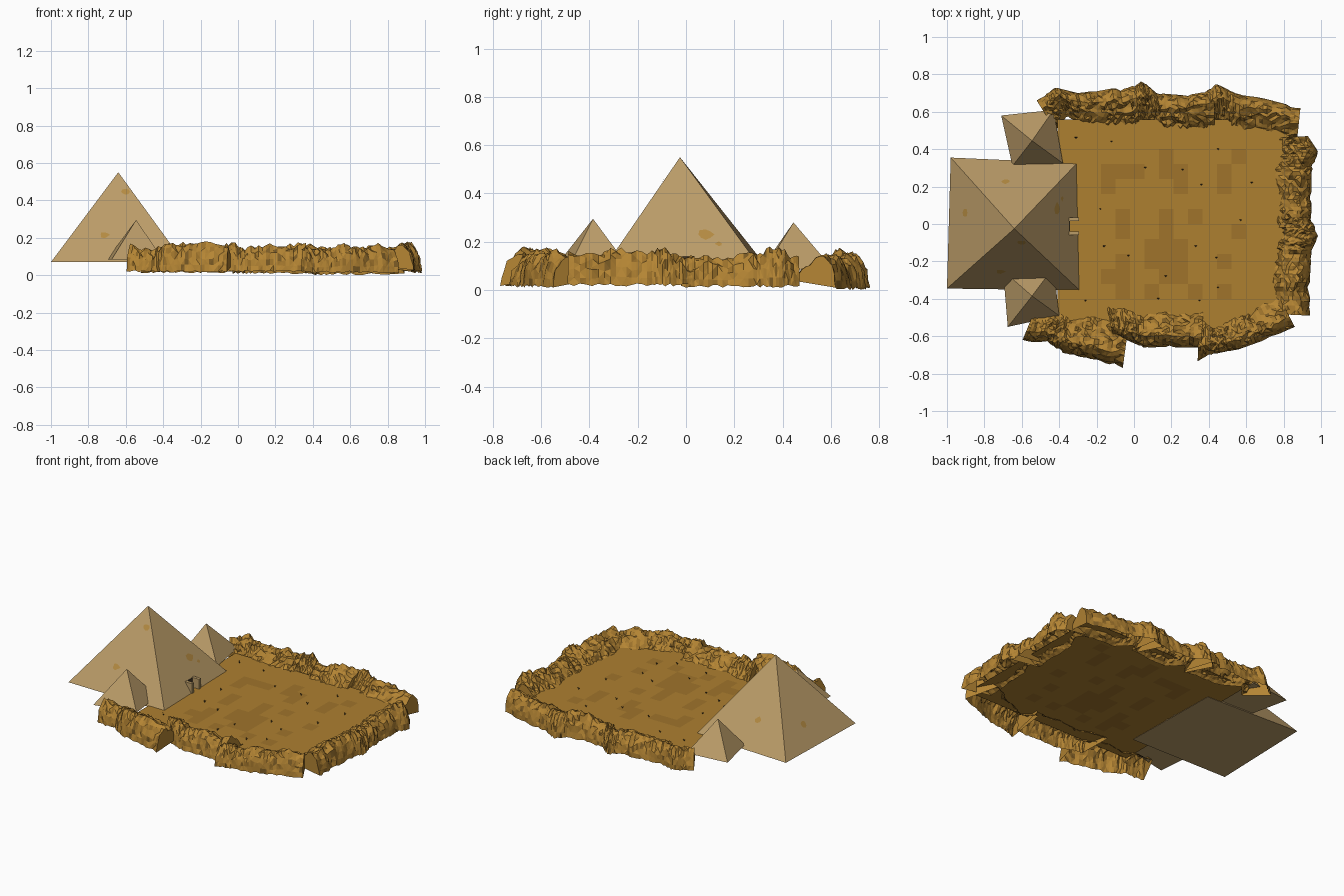
import bpy, bmesh, math, random
from mathutils import Vector, noise

if "Cube" in bpy.data.objects:
    bpy.data.objects.remove(bpy.data.objects["Cube"])

random.seed(7)
GROUND_Z = 0.075


def material(name, rgb):
    m = bpy.data.materials.new(name)
    m.diffuse_color = (*rgb, 1)
    m.use_nodes = True
    m.node_tree.nodes["Principled BSDF"].inputs["Base Color"].default_value = m.diffuse_color
    return m


SAND = material("ochre sand", (0.42, 0.215, 0.030))
SAND_DARK = material("darker sand", (0.35, 0.175, 0.024))
ROCK = material("ochre rock", (0.46, 0.235, 0.034))
ROCK_MID = material("brown rock", (0.34, 0.17, 0.024))
ROCK_DARK = material("dark rock", (0.20, 0.105, 0.018))
STONE = material("tan stone", (0.50, 0.335, 0.140))
STAIN = material("ochre stain", (0.46, 0.26, 0.055))
SHADOW = material("dark brown", (0.06, 0.04, 0.02))


def finish(name, bm, mats):
    me = bpy.data.meshes.new(name)
    bm.to_mesh(me)
    bm.free()
    for m in mats:
        me.materials.append(m)
    ob = bpy.data.objects.new(name, me)
    bpy.context.collection.objects.link(ob)
    return ob


def box(name, lo, hi, mat):
    bm = bmesh.new()
    bmesh.ops.create_cube(bm, size=1)
    for v in bm.verts:
        v.co = [lo[k] if v.co[k] < 0 else hi[k] for k in range(3)]
    return finish(name, bm, [mat])


def pyramid(name, corners, z, apex):
    """Corners run counter-clockwise seen from above."""
    bm = bmesh.new()
    base = [bm.verts.new((x, y, z)) for x, y in corners]
    top = bm.verts.new(apex)
    for i in range(4):
        bm.faces.new((base[i], base[(i + 1) % 4], top))
    bm.faces.new(base[::-1])
    return finish(name, bm, [STONE])


def stain(name, a, b, apex, centre, radius):
    """Thin irregular plate lying on the sloping face a-b-apex."""
    a, b, apex = Vector((*a, 0.07)), Vector((*b, 0.07)), Vector(apex)
    u, h = centre
    n = (b - a).cross(apex - a).normalized()
    across = (b - a).normalized()
    up = n.cross(across)
    mid = a.lerp(b, u).lerp(apex, h) + n * 0.003
    bm = bmesh.new()
    ring = []
    for i in range(8):
        t = i * math.tau / 8
        r = radius * random.uniform(0.7, 1.15)
        ring.append(bm.verts.new(mid + across * r * 1.2 * math.cos(t) + up * r * math.sin(t)))
    bm.faces.new(ring)
    return finish(name, bm, [STAIN])


def along(points, t):
    s = min(t, 0.9999) * (len(points) - 1)
    i = int(s)
    return Vector(points[i]).lerp(Vector(points[i + 1]), s - i)


# cross-section of a rock wall: share of the width from outside in, share of the height
PROFILE = [(0.0, 0.0), (0.03, 0.25), (0.06, 0.48), (0.12, 0.68), (0.20, 0.84), (0.29, 0.95),
           (0.38, 0.90), (0.47, 0.83), (0.56, 0.78), (0.65, 0.66), (0.74, 0.58),
           (0.83, 0.46), (0.92, 0.38), (1.0, 0.28)]


def rock_wall(name, outer, inner, z0, steps=30):
    bm = bmesh.new()
    rows = []
    for i in range(steps + 1):
        t = i / steps
        o, n = along(outer, t), along(inner, t)
        fold = noise.noise(Vector((o.x * 16, o.y * 16, 3.1)))
        height = 0.148 + 0.04 * noise.noise(Vector((o.x * 11, o.y * 11, 8.7)))
        row = []
        for f, h in PROFILE:
            ff = f + (0.11 * fold * (1 - f) + random.uniform(-0.025, 0.025))
            ff = max(ff, 0.0) if f < 0.1 else ff
            p = o.lerp(n, ff)
            z = z0 + h * height + (random.uniform(-0.012, 0.012) if h > 0.4 else 0)
            if h == 0:
                z += random.uniform(0, 0.012)
            row.append(bm.verts.new((p.x, p.y, min(z, 0.18))))
        rows.append(row)
    faces = []
    for a, b in zip(rows, rows[1:]):
        for j in range(len(PROFILE) - 1):
            faces.append(bm.faces.new((a[j], b[j], b[j + 1], a[j + 1])))
    bm.normal_update()
    if sum(f.normal.z for f in faces) < 0:
        bmesh.ops.reverse_faces(bm, faces=faces)
    for f in faces:
        f.material_index = random.choices((0, 1, 2), (78, 17, 5))[0]
    # broken ends
    caps = [bm.faces.new(rows[0]), bm.faces.new(rows[-1])]
    middle = sum((v.co for v in rows[steps // 2]), Vector()) / len(PROFILE)
    bm.normal_update()
    for f in caps:
        if f.normal.dot(f.calc_center_median() - middle) < 0:
            f.normal_flip()
    bmesh.ops.triangulate(bm, faces=bm.faces[:])
    return finish(name, bm, [ROCK, ROCK_MID, ROCK_DARK])


# ground: flat grid with patchy sand
bm = bmesh.new()
bmesh.ops.create_grid(bm, x_segments=16, y_segments=14, size=1)
for v in bm.verts:
    v.co = (0.21 + v.co.x * 0.62, v.co.y * 0.56, GROUND_Z)
for f in bm.faces:
    c = f.calc_center_median()
    near = abs(c.x - 0.2) < 0.4 and abs(c.y) < 0.4
    f.material_index = int(near and random.random() < 0.3)
finish("ground", bm, [SAND, SAND_DARK])

# back rock walls
rock_wall("back_wall_left", [(-0.52, 0.66), (-0.42, 0.73), (-0.30, 0.70), (-0.15, 0.72), (0.01, 0.74)],
          [(-0.42, 0.50), (-0.36, 0.58), (-0.25, 0.51), (-0.1, 0.50), (0.03, 0.50)], 0.01)
rock_wall("back_wall_middle", [(-0.03, 0.70), (0.04, 0.77), (0.12, 0.70), (0.25, 0.69), (0.43, 0.71)],
          [(0.02, 0.49), (0.07, 0.56), (0.17, 0.48), (0.3, 0.48), (0.43, 0.49)], 0.005)
rock_wall("back_wall_right", [(0.36, 0.69), (0.44, 0.75), (0.54, 0.70), (0.7, 0.67), (0.89, 0.62)],
          [(0.39, 0.49), (0.46, 0.55), (0.55, 0.47), (0.7, 0.46), (0.87, 0.43)], 0.0)

# front rock walls
rock_wall("front_wall_left", [(-0.60, -0.63), (-0.47, -0.63), (-0.38, -0.69), (-0.24, -0.72), (-0.06, -0.77)],
          [(-0.53, -0.46), (-0.42, -0.44), (-0.34, -0.50), (-0.2, -0.48), (-0.03, -0.55)], 0.015)
rock_wall("front_wall_middle", [(-0.11, -0.61), (-0.04, -0.62), (0.05, -0.66), (0.2, -0.66), (0.36, -0.66)],
          [(-0.15, -0.42), (-0.06, -0.44), (0.05, -0.46), (0.2, -0.45), (0.37, -0.46)], 0.015)
rock_wall("front_wall_right", [(0.34, -0.74), (0.45, -0.69), (0.56, -0.67), (0.70, -0.62), (0.86, -0.55)],
          [(0.35, -0.47), (0.43, -0.53), (0.52, -0.49), (0.62, -0.45), (0.76, -0.36)], 0.01)

# right rock walls
rock_wall("right_wall_back", [(0.93, 0.47), (0.99, 0.38), (0.95, 0.28), (0.95, 0.12), (0.95, -0.02)],
          [(0.74, 0.46), (0.78, 0.38), (0.73, 0.28), (0.74, 0.12), (0.73, -0.02)], 0.01)
rock_wall("right_wall_front", [(0.94, 0.04), (0.99, -0.06), (0.95, -0.14), (0.94, -0.3), (0.94, -0.49)],
          [(0.74, 0.02), (0.78, -0.06), (0.74, -0.14), (0.73, -0.3), (0.72, -0.48)], 0.015)

# pyramids
BIG = [(-1.0, -0.345), (-0.29, -0.355), (-0.305, 0.325), (-0.98, 0.355)]
APEX = (-0.64, -0.025, 0.55)
big = pyramid("large_pyramid", BIG, 0.07, APEX)
pyramid("small_pyramid_back", [(-0.65, 0.31), (-0.38, 0.325), (-0.43, 0.61), (-0.71, 0.58)],
        0.085, (-0.545, 0.445, 0.28))
pyramid("small_pyramid_front", [(-0.675, -0.55), (-0.40, -0.49), (-0.43, -0.23), (-0.70, -0.25)],
        0.085, (-0.545, -0.385, 0.295))

# doorway: notch cut in the large pyramid, framed by two posts
cutter = box("doorway_cutter", (-0.345, -0.04, GROUND_Z), (-0.2, 0.015, 0.2), SHADOW)
cutter.hide_render = True
cutter.hide_viewport = True
cutter.display_type = 'WIRE'
cut = big.modifiers.new("doorway", 'BOOLEAN')
cut.operation = 'DIFFERENCE'
cut.object = cutter
cut.solver = 'EXACT'
for label, y in (("front", -0.06), ("back", 0.015)):
    box("doorway_post_" + label, (-0.35, y, 0.072), (-0.295, y + 0.02, 0.14), STONE)
box("doorway_panel", (-0.346, -0.04, GROUND_Z), (-0.342, 0.015, 0.138), SHADOW)

# worn stains on the pyramid faces: face index, place on the face, radius
for i, (face, place, r) in enumerate([(0, (0.36, 0.30), 0.022), (0, (0.75, 0.78), 0.018),
                                      (1, (0.72, 0.33), 0.030), (1, (0.80, 0.25), 0.012),
                                      (3, (0.38, 0.25), 0.022), (2, (0.6, 0.32), 0.022)]):
    stain("stain_%d" % (i + 1), BIG[face], BIG[(face + 1) % 4], APEX, place, r)

# tiny dark plants scattered on the sand
bm = bmesh.new()
for x, y in [(-0.31, 0.46), (-0.12, 0.44), (0.06, 0.30), (0.26, 0.29), (0.36, 0.21), (0.63, 0.22),
             (-0.18, 0.08), (0.57, 0.02), (-0.16, -0.12), (0.33, -0.12), (-0.03, -0.17), (0.44, -0.18),
             (0.17, -0.28), (0.45, -0.34), (-0.26, -0.41), (0.13, -0.40), (0.35, -0.41), (0.45, 0.40)]:
    for s in (-1, 1):
        root = Vector((x, y, GROUND_Z))
        blade = [root + Vector((0, -0.004, 0)), root + Vector((0, 0.004, 0)),
                 root + Vector((s * 0.007, 0.004, 0.015))]
        bm.faces.new([bm.verts.new(p) for p in blade])
finish("desert_plants", bm, [SHADOW])
